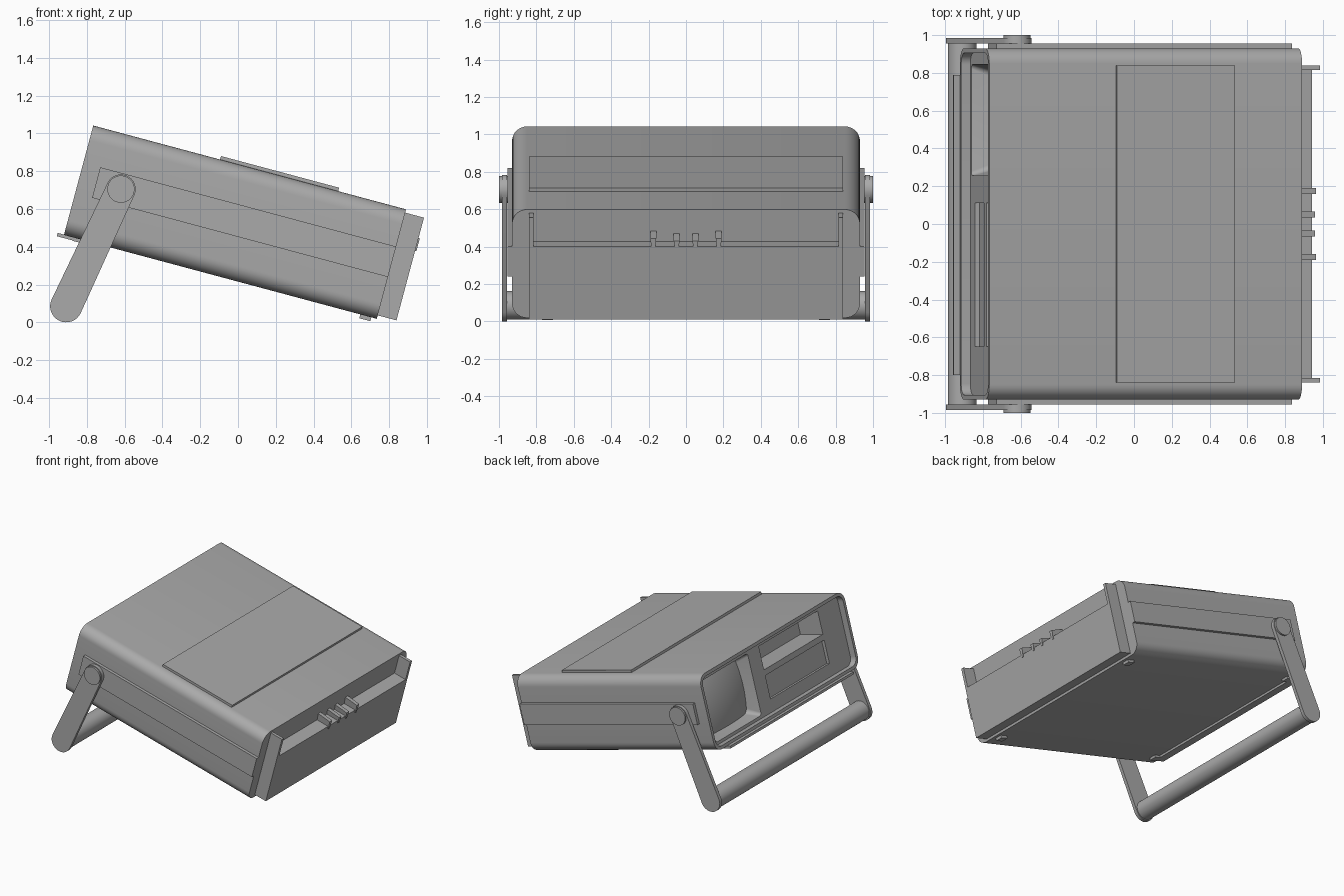
import bpy, bmesh, math
from math import cos, sin, pi, radians
from mathutils import Matrix, Vector

if "Cube" in bpy.data.objects:
    bpy.data.objects.remove(bpy.data.objects["Cube"])

TILT = Matrix.Rotation(radians(15), 4, "Y")   # case leans back on its handle
FLAT = Matrix.Identity(4)

grey = bpy.data.materials.new("grey plastic")
grey.use_nodes = True
grey.diffuse_color = (0.4, 0.4, 0.4, 1)
grey.node_tree.nodes["Principled BSDF"].inputs["Base Color"].default_value = (0.4, 0.4, 0.4, 1)


def finish(name, bm, matrix=TILT):
    bmesh.ops.recalc_face_normals(bm, faces=bm.faces)
    mesh = bpy.data.meshes.new(name)
    bm.to_mesh(mesh)
    bm.free()
    mesh.materials.append(grey)
    ob = bpy.data.objects.new(name, mesh)
    ob.matrix_world = matrix
    bpy.context.collection.objects.link(ob)
    return ob


def smooth(ob):
    bpy.ops.object.select_all(action="DESELECT")
    ob.select_set(True)
    bpy.context.view_layer.objects.active = ob
    bpy.ops.object.shade_smooth_by_angle(angle=radians(35))


def loft(name, first, second, matrix=TILT):
    """Solid between two matching outlines."""
    bm = bmesh.new()
    a = [bm.verts.new(p) for p in first]
    b = [bm.verts.new(p) for p in second]
    bm.faces.new(a)
    bm.faces.new(b)
    for i in range(len(a)):
        j = (i + 1) % len(a)
        bm.faces.new((a[i], a[j], b[j], b[i]))
    return finish(name, bm, matrix)


def rounded(x, y0, y1, z0, z1, r, steps=8):
    """Rounded rectangle across the case at depth x."""
    pts = []
    for k, (cy, cz) in enumerate([(y1 - r, z1 - r), (y0 + r, z1 - r),
                                  (y0 + r, z0 + r), (y1 - r, z0 + r)]):
        for s in range(steps + 1):
            t = (k + s / steps) * pi / 2
            pts.append((x, cy + r * cos(t), cz + r * sin(t)))
    return pts


def box(name, x0, x1, y0, y1, z0, z1):
    bm = bmesh.new()
    bmesh.ops.create_cube(bm, size=1)
    for v in bm.verts:
        v.co = ((x0, x1)[v.co.x > 0], (y0, y1)[v.co.y > 0], (z0, z1)[v.co.z > 0])
    return finish(name, bm)


def cylinder(name, x, z, r, y0, y1):
    ring = [(x + r * cos(2 * pi * i / 40), z + r * sin(2 * pi * i / 40)) for i in range(40)]
    ob = loft(name, [(a, y0, c) for a, c in ring], [(a, y1, c) for a, c in ring], FLAT)
    smooth(ob)
    return ob


def cut(ob, cutter):
    mod = ob.modifiers.new("cut", "BOOLEAN")
    mod.operation, mod.solver, mod.object = "DIFFERENCE", "EXACT", cutter
    bpy.context.view_layer.update()
    bpy.context.view_layer.objects.active = ob
    bpy.ops.object.modifier_apply(modifier="cut")
    bpy.data.objects.remove(cutter)


# Case, with a recessed front panel, display opening and two bays
case = loft("case", rounded(-1.01, -0.93, 0.93, 0.208, 0.808, 0.08),
            rounded(0.705, -0.93, 0.93, 0.208, 0.808, 0.08))
cut(case, loft("panel_cutter", rounded(-1.1, -0.905, 0.905, 0.233, 0.783, 0.06),
               rounded(-0.96, -0.905, 0.905, 0.233, 0.783, 0.06)))
cut(case, loft("display_cutter", rounded(-0.98, 0.25, 0.85, 0.25, 0.75, 0.02),
               rounded(-0.84, 0.29, 0.81, 0.29, 0.71, 0.04)))
cut(case, box("upper_bay_cutter", -1, -0.75, -0.65, 0.11, 0.56, 0.745))
cut(case, box("lower_bay_cutter", -1, -0.935, -0.65, 0.11, 0.33, 0.515))
smooth(case)

# Bulging display glass
bm = bmesh.new()
bmesh.ops.create_grid(bm, x_segments=16, y_segments=16, size=1)
for v in bm.verts:
    a, b = v.co.x, v.co.y
    v.co = (-0.9 + 0.025 * (a * a + b * b), 0.55 + 0.265 * a, 0.5 + 0.215 * b)
glass = finish("display_glass", bm)
if glass.data.polygons[0].normal.x > 0:
    glass.data.flip_normals()
smooth(glass)

# Lid on top and flap under the front edge
box("top_lid", -0.315, 0.333, -0.84, 0.84, 0.8, 0.827)
box("front_flap", -1.045, -0.96, -0.8, 0.79, 0.192, 0.21)

# Rear housing with a ledge and a row of pegs
box("rear_housing", 0.7, 0.808, -0.82, 0.82, 0.227, 0.63)
for n, y, top in ((1, -0.175, 0.69), (2, -0.05, 0.675), (3, 0.05, 0.675), (4, 0.175, 0.69)):
    side = [(-0.008, 0.62), (0.008, 0.62), (0.016, top), (-0.016, top)]
    loft(f"rear_peg_{n}", [(0.7, y + a, c) for a, c in side],
         [(0.815, y + a, c - 0.012) for a, c in side])

# Parts repeated on both sides
PIVOT, GRIP = Vector((-0.62, 0.705)), Vector((-0.91, 0.085))
for s, tag in ((1, "back"), (-1, "front")):
    def pair(lo, hi):
        return sorted((s * lo, s * hi))

    box(f"{tag}_side_strip", -0.917, 0.705, *pair(0.92, 0.955), 0.437, 0.604)
    box(f"{tag}_rear_fin", 0.7, 0.808, *pair(0.815, 0.84), 0.227, 0.79)
    box(f"{tag}_rear_foot", 0.615, 0.675, *pair(0.71, 0.77), 0.187, 0.215)
    box(f"{tag}_front_foot", -0.96, -0.91, *pair(0.74, 0.8), 0.19, 0.215)

    # Handle arm: capsule outline from pivot to grip
    along = PIVOT - GRIP
    ang = math.atan2(along.y, along.x)
    outline = []
    for centre, r, start in ((PIVOT, 0.078, ang - pi / 2), (GRIP, 0.085, ang + pi / 2)):
        for i in range(17):
            t = start + pi * i / 16
            outline.append((centre.x + r * cos(t), centre.y + r * sin(t)))
    arm = loft(f"{tag}_handle_arm", [(a, s * 0.957, c) for a, c in outline],
               [(a, s * 0.985, c) for a, c in outline], FLAT)
    smooth(arm)
    cylinder(f"{tag}_handle_pivot", PIVOT.x, PIVOT.y, 0.072, *pair(0.92, 1.0))

# Grip bar
cylinder("handle_grip", GRIP.x, GRIP.y, 0.076, -0.96, 0.96)
